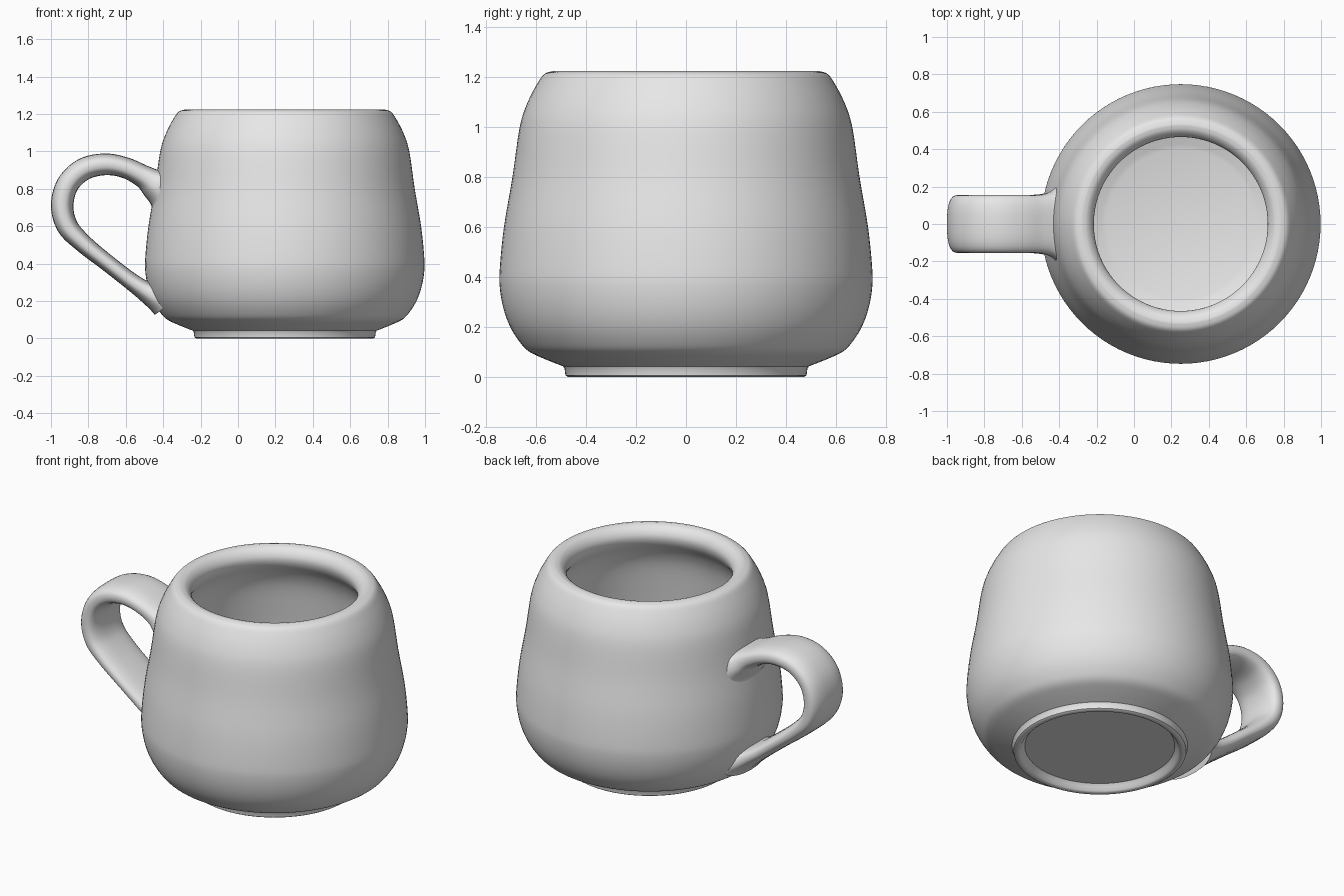
import bpy, bmesh, math
from mathutils import Vector

if "Cube" in bpy.data.objects:
    bpy.data.objects.remove(bpy.data.objects["Cube"])

CX = 0.25          # axis of the cup body

glaze = bpy.data.materials.new("grey_glaze")
glaze.diffuse_color = (0.8, 0.8, 0.8, 1)
glaze.use_nodes = True
glaze.node_tree.nodes["Principled BSDF"].inputs["Base Color"].default_value = glaze.diffuse_color


def smooth_path(points, steps):
    """Catmull-Rom interpolation through tuples of any length."""
    p = [Vector(q) for q in points]
    p = [2 * p[0] - p[1]] + p + [2 * p[-1] - p[-2]]
    out = []
    for a, b, c, d in zip(p, p[1:], p[2:], p[3:]):
        for i in range(steps):
            t = i / steps
            out.append(0.5 * (2 * b + (c - a) * t + (2 * a - 5 * b + 4 * c - d) * t * t
                              + (3 * b - a - 3 * c + d) * t ** 3))
    return out + [p[-2]]


def make_object(name, bm, angle):
    bmesh.ops.recalc_face_normals(bm, faces=bm.faces)
    mesh = bpy.data.meshes.new(name)
    bm.to_mesh(mesh)
    bm.free()
    mesh.materials.append(glaze)
    obj = bpy.data.objects.new(name, mesh)
    bpy.context.collection.objects.link(obj)
    bpy.ops.object.select_all(action='DESELECT')
    obj.select_set(True)
    bpy.context.view_layer.objects.active = obj
    bpy.ops.object.shade_smooth_by_angle(angle=math.radians(angle))
    return obj


def bridge_rings(bm, rings):
    for a, b in zip(rings, rings[1:]):
        n = len(a)
        for i in range(n):
            bm.faces.new((a[i], a[(i + 1) % n], b[(i + 1) % n], b[i]))


# Cup body: recessed foot, bulging outer wall, rounded lip, hollow inside
foot = [(0.42, 0.04), (0.435, 0.025), (0.445, 0.006), (0.455, 0.0), (0.474, 0.0),
        (0.483, 0.006), (0.486, 0.032), (0.492, 0.042)]
outer = [(0.505, 0.047), (0.57, 0.073), (0.63, 0.102), (0.668, 0.142), (0.704, 0.2),
         (0.73, 0.27), (0.745, 0.35), (0.746, 0.43), (0.729, 0.6), (0.695, 0.8),
         (0.666, 1.0), (0.634, 1.1), (0.592, 1.18), (0.565, 1.214), (0.53, 1.225)]
lip = [(0.53, 1.225), (0.50, 1.216), (0.475, 1.19), (0.465, 1.155), (0.478, 1.11),
       (0.525, 1.04), (0.56, 0.95), (0.585, 0.8), (0.61, 0.6), (0.622, 0.42),
       (0.61, 0.30), (0.57, 0.21), (0.50, 0.15), (0.40, 0.115)]
profile = ([Vector(p) for p in foot] + smooth_path(outer, 4)
           + smooth_path(lip, 4)[1:])
bm = bmesh.new()
N = 96
rings = [[bm.verts.new((CX + r * math.cos(math.tau * i / N),
                        r * math.sin(math.tau * i / N), z)) for i in range(N)]
         for r, z in profile]
bridge_rings(bm, rings)
bm.faces.new(rings[0])       # underside
bm.faces.new(rings[-1])      # inside floor
make_object("cup_body", bm, 35)

# Handle: x, z, half thickness, half width along the strap, flaring at both ends
strap = [(-0.41, 0.81, 0.125, 0.235), (-0.45, 0.828, 0.085, 0.18),
         (-0.505, 0.865, 0.062, 0.157), (-0.60, 0.912, 0.056, 0.155),
         (-0.71, 0.931, 0.058, 0.155), (-0.825, 0.905, 0.06, 0.155),
         (-0.91, 0.825, 0.06, 0.155), (-0.94, 0.71, 0.06, 0.155),
         (-0.912, 0.60, 0.057, 0.155), (-0.83, 0.51, 0.05, 0.155),
         (-0.70, 0.405, 0.045, 0.155), (-0.56, 0.297, 0.047, 0.155),
         (-0.475, 0.24, 0.06, 0.17), (-0.41, 0.21, 0.09, 0.22)]
path = smooth_path(strap, 6)
bm = bmesh.new()
M = 32
rings = []
for k, (x, z, thick, wide) in enumerate(path):
    a, b = path[max(k - 1, 0)], path[min(k + 1, len(path) - 1)]
    t = Vector((b[0] - a[0], b[1] - a[1])).normalized()
    ring = []
    for i in range(M):
        c, s = math.cos(math.tau * i / M), math.sin(math.tau * i / M)
        y = wide * math.copysign(abs(c) ** 0.75, c)
        h = thick * math.copysign(abs(s) ** 0.75, s)
        # wrap the flared ends round the curved wall
        w = min(max((x + 0.58) / 0.15, 0), 1)
        bend = w * (0.69 - math.sqrt(0.69 ** 2 - y * y))
        ring.append(bm.verts.new((x - t.y * h + bend, y, z + t.x * h)))
    rings.append(ring)
bridge_rings(bm, rings)
bm.faces.new(rings[0])
bm.faces.new(rings[-1])
make_object("handle", bm, 50)
